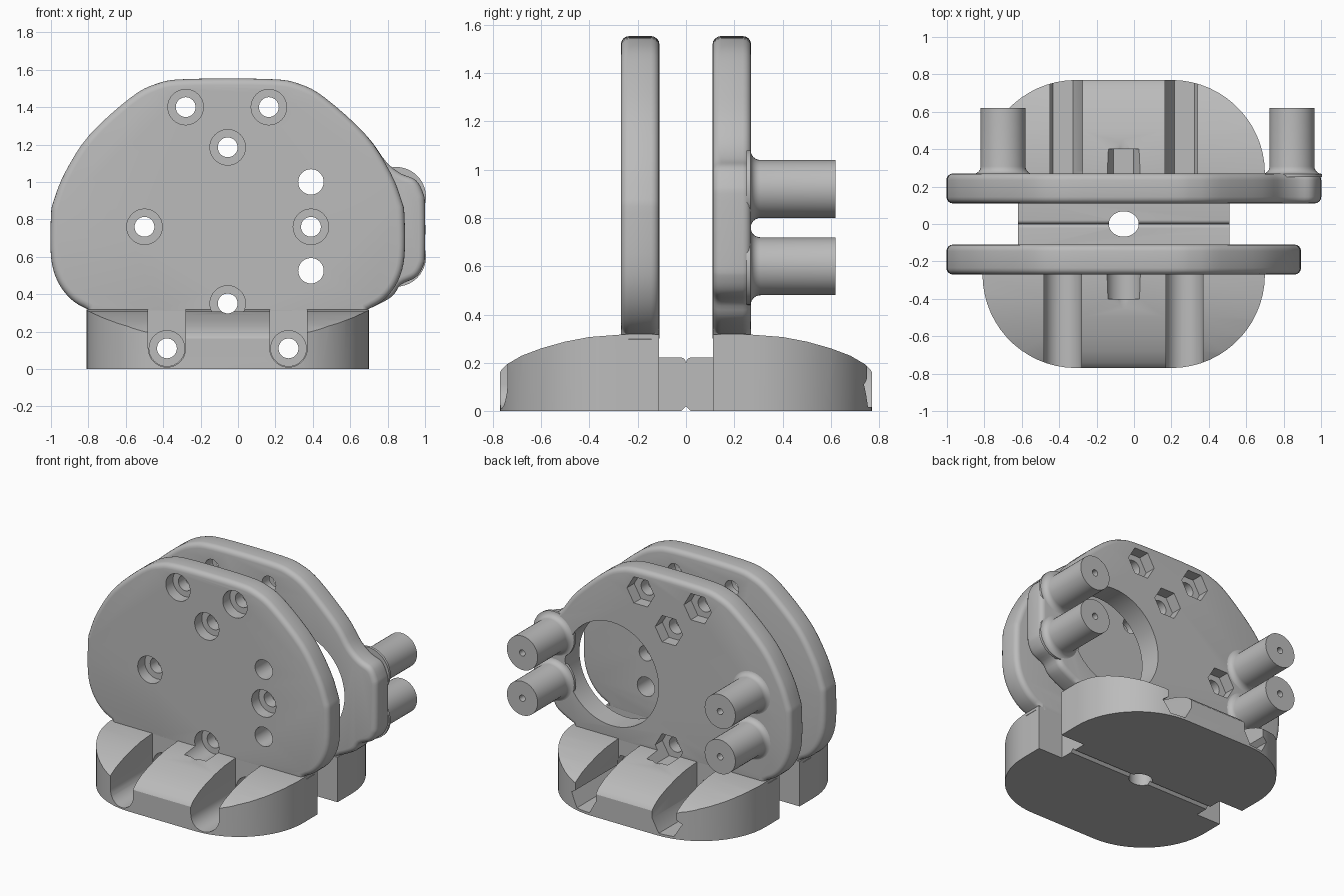
import bpy, bmesh, math
from mathutils import Vector

cube = bpy.data.objects.get("Cube")
if cube:
    bpy.data.objects.remove(cube, do_unlink=True)

grey = bpy.data.materials.new("plain grey")
grey.use_nodes = True
COLOUR = (0.5, 0.5, 0.5, 1)
grey.diffuse_color = COLOUR
grey.node_tree.nodes["Principled BSDF"].inputs["Base Color"].default_value = COLOUR

CX = -0.055   # symmetry line of the bodies
IN, OUT = 0.11, 0.27   # inner and outer face of each plate


def finish(name, bm):
    bmesh.ops.recalc_face_normals(bm, faces=bm.faces)
    me = bpy.data.meshes.new(name)
    bm.to_mesh(me)
    bm.free()
    ob = bpy.data.objects.new(name, me)
    bpy.context.collection.objects.link(ob)
    me.materials.append(grey)
    return ob


def prism(name, pts, a, b, axis="y", bevel=0):
    """Extrude a 2D outline from a to b along an axis, rounding both rims."""
    place = {"x": lambda p, t: (t, p[0], p[1]),
             "y": lambda p, t: (p[0], t, p[1]),
             "z": lambda p, t: (p[0], p[1], t)}[axis]
    bm = bmesh.new()
    ends = [[bm.verts.new(place(p, t)) for p in pts] for t in (a, b)]
    caps = [bm.faces.new(e) for e in ends]
    n = len(pts)
    for i in range(n):
        j = (i + 1) % n
        bm.faces.new((ends[0][i], ends[0][j], ends[1][j], ends[1][i]))
    if bevel:
        bmesh.ops.recalc_face_normals(bm, faces=bm.faces)
        rim = [e for f in caps for e in f.edges]
        bmesh.ops.bevel(bm, geom=rim, offset=bevel, segments=4, profile=0.5,
                        affect="EDGES", clamp_overlap=False)
    return finish(name, bm)


def circle(x, z, r, n=32, squash=1):
    return [(x + r * math.cos(math.tau * i / n),
             z + r * squash * math.sin(math.tau * i / n)) for i in range(n)]


def smooth(pts, steps=4):
    """Closed curve through the given points."""
    out, n = [], len(pts)
    for i in range(n):
        p0, p1, p2, p3 = (Vector(pts[(i + k) % n]) for k in (-1, 0, 1, 2))
        for s in range(steps):
            t = s / steps
            out.append((p1 + 0.5 * t * (p2 - p0 + t * (2 * p0 - 5 * p1 + 4 * p2 - p3
                        + t * (3 * (p1 - p2) + p3 - p0))))[:])
    return out


def boolean(ob, other, op="DIFFERENCE"):
    m = ob.modifiers.new("cut", "BOOLEAN")
    m.operation, m.object, m.solver = op, other, "EXACT"
    bpy.context.view_layer.objects.active = ob
    bpy.ops.object.modifier_apply(modifier=m.name)


# Plate outlines
half = [(.22, 1.55), (.38, 1.525), (.52, 1.45), (.74, 1.25), (.87, 1.05), (.93, .9),
        (.945, .82), (.945, .6), (.91, .47), (.84, .375), (.75, .32), (.62, .28)]
left = [(CX - x, z) for x, z in reversed(half)]
right = [(CX + x, z) for x, z in half]
# The rear plate bulges out on one side to carry two posts
bulge = right[:4] + [(.79, 1.11), (.87, 1.045), (.95, 1.01), (.99, .94), (1, .87),
                     (1, .62), (.99, .55), (.95, .49), (.87, .45), (.82, .385)] + right[-2:]
front_plate = prism("front_plate", smooth(right + left), -OUT, -IN, bevel=.035)
rear_plate = prism("rear_plate", smooth(bulge + left), IN, OUT, bevel=.035)

# Feet: rounded outline trimmed by an arched top
def foot(name, s):
    corner = [(.255 + .5 * math.cos(a), s * (.27 + .5 * math.sin(a)))
              for a in (math.radians(6 * i) for i in range(16))]
    side = [(.755, s * (IN + .001))] + corner
    outline = [(CX + x, y) for x, y in side] + [(CX - x, y) for x, y in reversed(side)]
    ob = prism(name, outline, 0, .5, "z")
    arch = [(0, -.1), (0, .317), (.27, .317), (.4, .307), (.5, .288), (.6, .26),
            (.68, .23), (.74, .195), (.765, .17), (.78, .145), (.9, .1), (.9, -.1)]
    trim = prism("trim", [(s * y, z) for y, z in arch], -1.2, 1.2, "x")
    boolean(ob, trim, "INTERSECT")
    bpy.data.objects.remove(trim, do_unlink=True)
    return ob


front_foot, rear_foot = foot("front_foot", -1), foot("rear_foot", 1)

# Bridge halves meeting at the middle with rounded edges
def bridge(name, s):
    r = .02
    prof = [(IN + .03, 0), (IN + .03, .222)]
    prof += [(r + .001 - r * math.sin(a), .222 - r + r * math.cos(a))
             for a in (math.radians(18 * i) for i in range(6))]
    prof += [(.001, r), (r, 0)]
    return prism(name, [(s * y, z) for y, z in prof], -.62, .51, "x")


front_bridge, rear_bridge = bridge("front_bridge", -1), bridge("rear_bridge", 1)

# Cutters
cutters = []
def cut(targets, pts, a, b, axis="y"):
    c = prism("cutter", pts, a, b, axis)
    cutters.append(c)
    for t in targets:
        boolean(t, c)


fronts, rears = [front_plate, front_foot], [rear_plate, rear_foot]
low = [(-.38, .11), (.27, .11)]
bolts = [(-.28, 1.4), (.165, 1.4), (CX, 1.185), (-.5, .76), (CX, .35)]

# Big round window in the rear plate
cut([rear_plate], circle(.39, .76, .365, 64), 0, .4)
# Bolt holes with round counterbores in front and hexagon pockets behind
for x, z in bolts + low:
    parts = fronts + rears if z > .2 else [front_foot, rear_foot, front_bridge, rear_bridge]
    cut(parts, circle(x, z, .053), -1, 1)
    cut(parts[:2], circle(x, z, .095), -.4 if z > .2 else -.28, -.19)
    cut(parts[:2] if z < .2 else rears, circle(x, z, .107, 6), .19, .4 if z > .2 else .28)
# Extra holes on the right of the front plate
cut([front_plate], circle(.39, .76, .053), -1, 0)
cut([front_plate], circle(.39, .76, .095), -.4, -.19)
for z in (1.0, .525):
    cut([front_plate], circle(.39, z, .068), -1, 0)
# Open channels through the feet
for x, z in low:
    u = [(x + .1 * math.cos(a), z + .1 * math.sin(a))
         for a in (math.pi + math.pi * i / 16 for i in range(17))]
    cut([front_foot], u + [(x + .1, .5), (x - .1, .5)], -1, -OUT)
    k = 1 if x < CX else -1   # direction towards the middle
    v = [(-.07, .5), (-.07, .135), (-.107, .11), (-.054, .017),
         (.054, .017), (.105, .11), (.105, .5)]
    cut([rear_foot], [(x + k * dx, dz) for dx, dz in v], OUT, 1)
# Central vertical hole
cut([front_bridge, rear_bridge], circle(CX, 0, .08, squash=.85), -.2, .5, "z")

# Posts with a flared root and a pilot hole
def post(name, x, z):
    prof = [(.16 - .04 * math.sin(a), .308 - .04 * math.cos(a))
            for a in (math.radians(15 * i) for i in range(7))]
    prof = [(.16, .25)] + prof + [(.12, .62), (.022, .62), (.022, .45), (0, .45)]
    bm = bmesh.new()
    vs = [bm.verts.new((x + r, y, z)) for r, y in [(0, .25)] + prof]
    es = [bm.edges.new(e) for e in zip(vs, vs[1:])]
    bmesh.ops.spin(bm, geom=vs + es, cent=(x, 0, z), axis=(0, 1, 0),
                   angle=math.tau, steps=40)
    bmesh.ops.remove_doubles(bm, verts=bm.verts, dist=.0005)
    return finish(name, bm)


posts = [post(f"{side}_{level}_post", x, z)
         for side, x in (("left", .845), ("right", -.70))
         for level, z in (("upper", .92), ("lower", .60))]

for c in cutters:
    bpy.data.objects.remove(c, do_unlink=True)

# Smooth shading with sharp edges kept
bpy.ops.object.select_all(action="DESELECT")
for ob in fronts + rears + [front_bridge, rear_bridge] + posts:
    ob.select_set(True)
    bpy.context.view_layer.objects.active = ob
bpy.ops.object.shade_smooth_by_angle(angle=math.radians(30))
